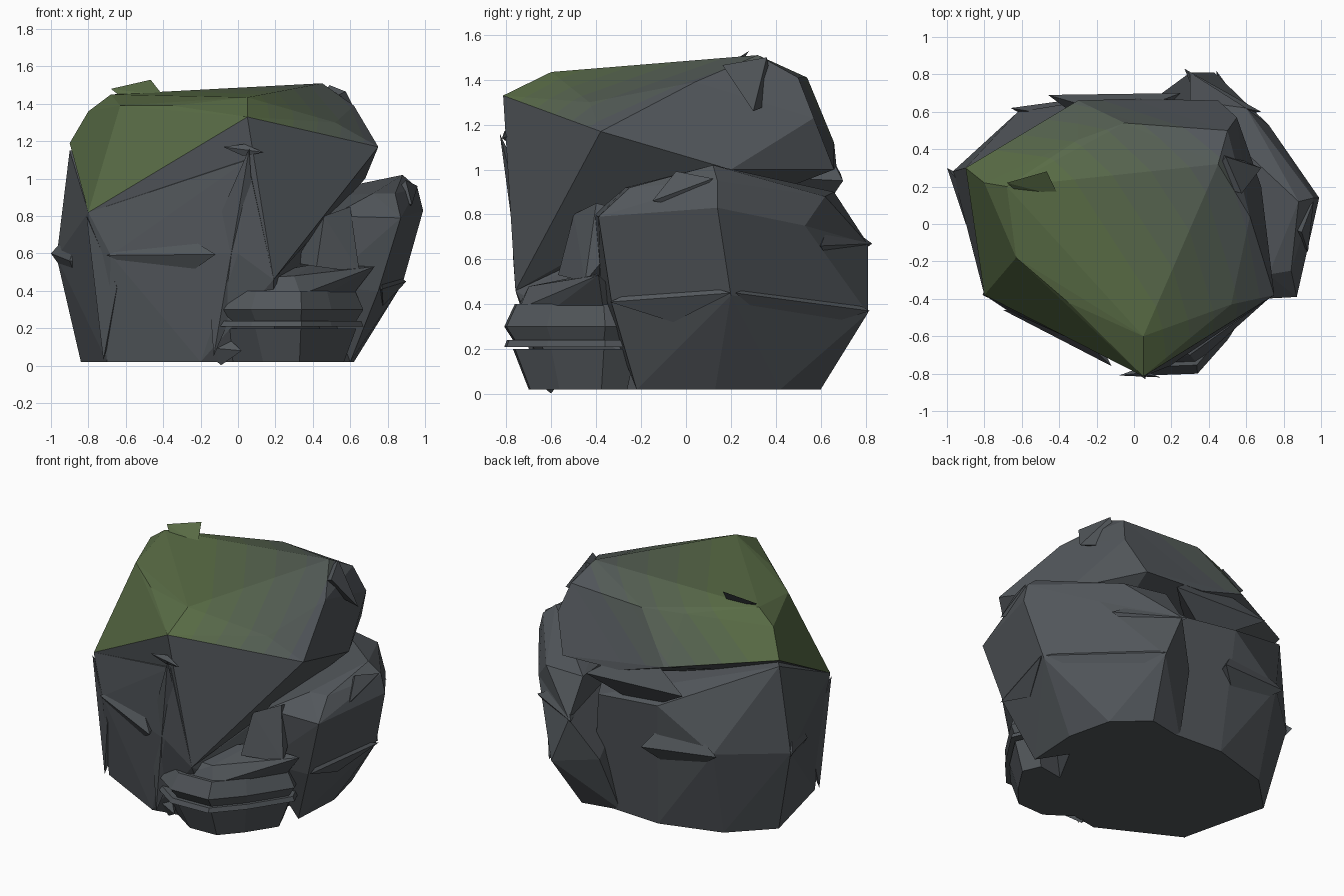
import bpy, bmesh
from mathutils import Vector

if "Cube" in bpy.data.objects:
    bpy.data.objects.remove(bpy.data.objects["Cube"])

# Stone-to-moss material steps
STEPS = 6
stone, moss = Vector((0.085, 0.095, 0.105)), Vector((0.10, 0.15, 0.06))
mats = []
for i in range(STEPS):
    m = bpy.data.materials.new("stone" if i == 0 else f"moss_{i}")
    m.diffuse_color = (*stone.lerp(moss, i / (STEPS - 1)), 1)
    m.use_nodes = True
    m.node_tree.nodes["Principled BSDF"].inputs["Base Color"].default_value = m.diffuse_color
    mats.append(m)
MOSS_DIR = Vector((-0.62, -0.42, 0.66)).normalized()
LOW, HIGH = 0.42, 1.2
FLOOR = 0.02


def chunk(name, pts, mossy=False):
    """Faceted rock piece: convex hull of a few corner points."""
    bm = bmesh.new()
    for p in pts:
        bm.verts.new(p)
    bmesh.ops.convex_hull(bm, input=bm.verts[:])
    bmesh.ops.delete(bm, geom=[v for v in bm.verts if not v.link_faces], context='VERTS')
    bmesh.ops.dissolve_limit(bm, angle_limit=0.06, verts=bm.verts[:], edges=bm.edges[:])
    if mossy:  # slice along the moss direction so the colour fades in bands
        for i in range(STEPS):
            d = LOW + (HIGH - LOW) * i / STEPS
            bmesh.ops.bisect_plane(bm, geom=bm.verts[:] + bm.edges[:] + bm.faces[:],
                                   plane_co=MOSS_DIR * d, plane_no=MOSS_DIR)
    bmesh.ops.recalc_face_normals(bm, faces=bm.faces[:])
    for f in bm.faces:
        if mossy and f.normal.z > 0.12:
            t = (f.calc_center_median().dot(MOSS_DIR) - LOW) / (HIGH - LOW)
            t *= min(1, 0.4 + f.normal.z)
            f.material_index = max(0, min(STEPS - 1, int(t * STEPS)))
    me = bpy.data.meshes.new(name)
    bm.to_mesh(me)
    bm.free()
    for m in mats:
        me.materials.append(m)
    ob = bpy.data.objects.new(name, me)
    bpy.context.collection.objects.link(ob)


def ring(outline, z, scale=1.0, mid=(0, 0)):
    """Outline placed at height z, scaled about a centre."""
    c = Vector(mid)
    return [(*(c + (Vector(p) - c) * scale), z) for p in outline]


def wedge(name, a, b, width, mossy=False):
    """Sharp ridge from a to b, its root sunk towards the middle of the rock."""
    a, b = Vector(a), Vector(b)
    mid = (a + b) / 2
    inward = Vector((-mid.x, -mid.y, 0)).normalized()
    side = (b - a).cross(inward).normalized() * width
    root = mid + inward * width * 0.6
    chunk(name, [a, b, a.lerp(b, 0.3) + inward * width * 0.1,
                 root + side, root - side * 1.1, mid + inward * width * 1.5], mossy)


# Main boulder: lower body
base = [(-0.84, 0.22), (-0.7, -0.36), (-0.2, -0.62), (0.2, -0.55),
        (0.5, 0), (0.3, 0.55), (-0.2, 0.58), (-0.6, 0.46)]
left_corner, front_tip = (-0.8, -0.38, .82), (0.19, -0.76, .46)
chunk("main_boulder_base", ring(base, FLOOR) + [
    left_corner, front_tip, (0.05, 0.03, 0), (-0.97, 0.28, .58), (-0.68, -0.46, .59),
    (0.0, -0.77, .6), (0.05, -0.79, 1.1), (0.5, 0.1, .8), (0.2, 0.64, .8),
    (-0.25, 0.66, .85), (-0.62, 0.6, .6), (-0.9, 0.3, 1.15)])

# Main boulder: upper block with the overhang on the right
chunk("main_boulder_top", [
    left_corner, front_tip,
    (-0.68, 0.2, 1.45), (-0.63, -0.18, 1.39), (-0.35, -0.42, 1.39), (0.05, -0.6, 1.435),
    (0.52, -0.43, 1.3), (0.45, 0.32, 1.51), (0.5, 0.5, 1.41), (-0.05, 0.54, 1.41),
    (-0.3, 0.45, 1.4), (-0.8, 0.22, 1.36), (-0.9, 0.3, 1.19),
    (-0.3, 0.66, 1.12), (0.02, 0.67, 1.02), (0.62, 0.04, 1.39), (0.75, -0.38, 1.17),
    (0.55, 0.57, 1.23), (0.45, 0.66, 1.0), (0.68, 0.2, 1.0), (0.05, -0.815, 1.33)], True)

# Ridges that break up the large faces of the main boulder
wedge("left_peak", (-0.68, 0.22, 1.48), (-0.46, 0.2, 1.41), .12, True)
wedge("right_peak", (0.49, 0.36, 1.5), (0.68, 0.3, 1.26), .15)
wedge("front_ledge", (-0.7, -0.46, .59), (-0.12, -0.76, .595), .15)
wedge("front_rib", (0.06, -0.83, 1.16), (-0.13, -0.68, .05), .13)
wedge("front_nib", (-0.08, -0.81, 1.17), (0.14, -0.82, 1.14), .03)
wedge("left_bulge", (-1.0, 0.3, .6), (-0.9, 0, .56), .22)
wedge("left_rib", (-0.81, -0.38, .8), (-0.72, -0.38, .03), .12)
wedge("back_ledge_low", (-0.66, 0.62, .6), (-0.15, 0.69, .56), .2)
wedge("back_ledge_high", (-0.46, 0.69, .98), (0.25, 0.7, .95), .2)

# Side boulder: body up to its widest line, then the cap above
foot = [(0.6, -0.22), (0.62, 0.13), (0.55, 0.42), (0.35, 0.6), (0.1, 0.55)]
rim = [(0.87, -0.39, .79), (0.99, 0.14, .83), (0.72, 0.53, .75), (0.3, 0.81, .67),
       (0.5, -0.41, .8)]
chunk("side_boulder", ring(foot, FLOOR) + rim + [
    (0.75, -0.33, .4), (0.88, 0.2, .44), (0.43, 0.81, .36), (0.15, 0.7, .4), (0.45, -0.38, .42)])
chunk("side_boulder_cap", rim + [
    (0.96, 0.14, .95), (0.88, 0.12, 1.02), (0.72, -0.27, .92),
    (0.84, -0.25, .92), (0.6, 0.62, .88), (0.3, 0.66, .9)])
wedge("side_boulder_ledge", (0.77, -0.34, .41), (0.9, 0.2, .45), .1)
wedge("side_boulder_back_ledge", (0.88, 0.22, .45), (0.44, 0.82, .37), .14)
wedge("side_boulder_back_ridge", (0.27, 0.83, .67), (0.68, 0.6, .66), .12)
wedge("side_boulder_spike", (0.96, 0.12, .96), (0.93, -0.15, .86), .08)

# Wedge caught between the main and side boulders
chunk("crevice_wedge", [(0.46, -0.5, .8), (0.6, -0.4, .85), (0.42, -0.57, .53),
                        (0.65, -0.45, .5), (0.3, -0.3, .55), (0.6, -0.2, .8)])

# Front boulder: stacked strata, each an outline scaled between two heights
strata = [(-0.15, -0.66), (0.07, -0.81), (0.34, -0.8), (0.5, -0.62),
          (0.67, -0.36), (0.6, -0.2), (0.0, -0.3)]
mid = (0.3, -0.42)
for name, z0, s0, z1, s1 in [("base", FLOOR, .72, .2, .9), ("shelf", .21, 1, .24, .97),
                             ("middle", .24, .9, .3, 1), ("upper", .3, 1, .4, .88)]:
    chunk("front_boulder_" + name, ring(strata, z0, s0, mid) + ring(strata, z1, s1, mid))
chunk("front_boulder_top", ring(strata, .38, .85, mid) + [
    (-0.1, -0.64, .46), (0.3, -0.7, .48), (0.73, -0.39, .53), (0.4, -0.4, .54)])
wedge("front_boulder_foot", (-0.2, -0.6, .1), (0.02, -0.7, .08), .08)
